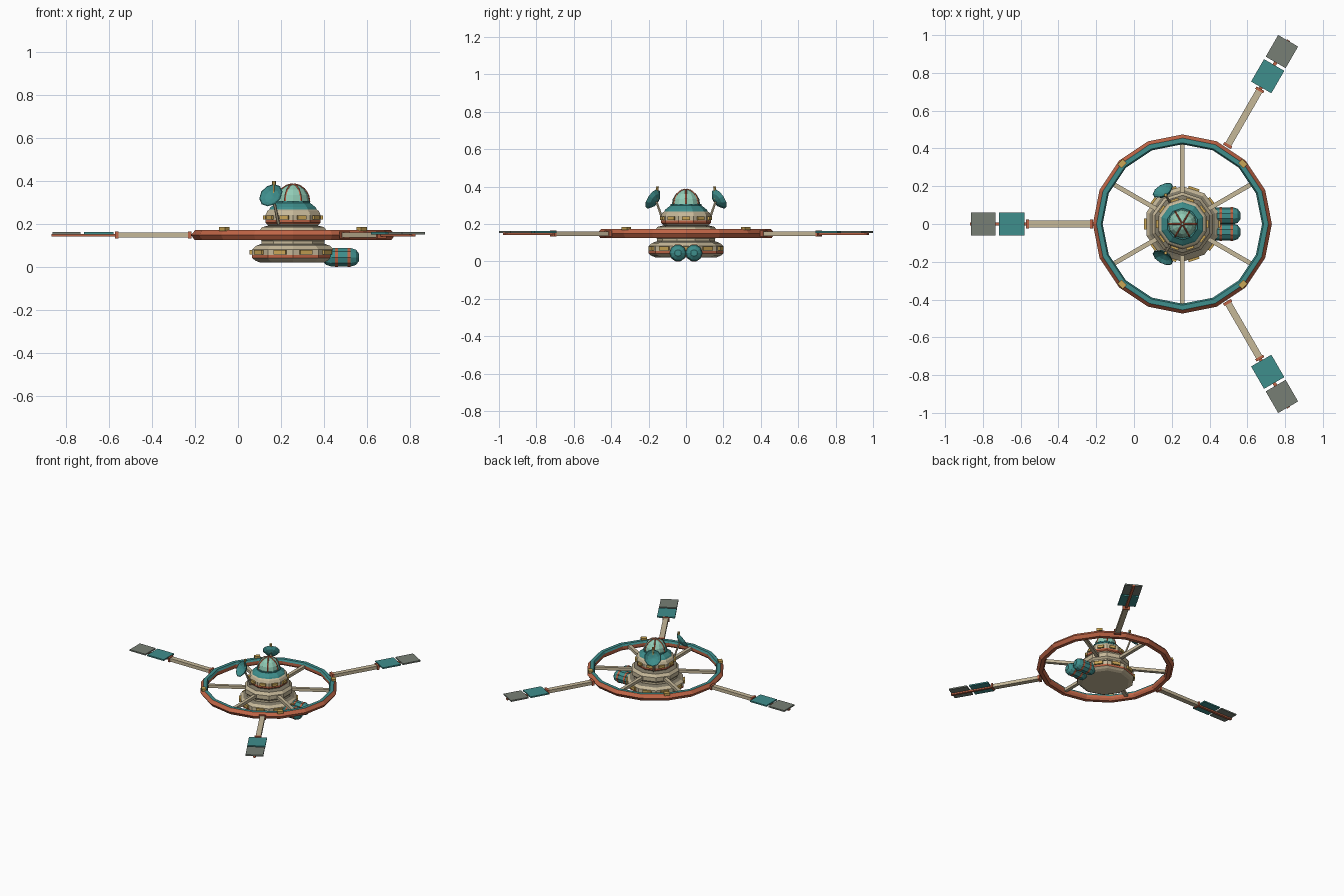
import bpy, bmesh, math
from mathutils import Vector, Matrix

if "Cube" in bpy.data.objects:
    bpy.data.objects.remove(bpy.data.objects["Cube"])

CX = 0.256          # hub axis position along x
R90 = math.pi / 2


def srgb(r, g, b):
    return [((c / 255 + 0.055) / 1.055) ** 2.4 for c in (r, g, b)] + [1.0]


MATS = {}
for name, rgb in {"tan": (198, 184, 153), "rust": (192, 101, 70), "teal": (62, 142, 140),
                  "mint": (144, 203, 181), "gold": (202, 166, 86), "grey": (119, 127, 117),
                  "dark_rust": (118, 58, 42), "dark_hull": (128, 121, 103)}.items():
    MATS[name] = bpy.data.materials.new(name)
    MATS[name].diffuse_color = srgb(*rgb)


def finish(name, bm, colours, matrix=None):
    if matrix is not None:
        bm.transform(matrix)
    bmesh.ops.recalc_face_normals(bm, faces=bm.faces)
    me = bpy.data.meshes.new(name)
    bm.to_mesh(me)
    bm.free()
    for c in colours:
        me.materials.append(MATS[c])
    ob = bpy.data.objects.new(name, me)
    bpy.context.collection.objects.link(ob)
    return ob


def lathe(name, profile, colours, sides, offset=0.0, matrix=None, closed=False):
    """Revolve (radius, z) points about z; colours holds one name per profile segment."""
    bm = bmesh.new()
    rings = []
    for r, z in profile:
        rings.append([bm.verts.new((r * math.cos(a), r * math.sin(a), z))
                      for a in (offset + 2 * math.pi * i / sides for i in range(sides))])
    names = list(dict.fromkeys(colours))
    n = len(profile)
    for s in range(n if closed else n - 1):
        a, b = rings[s], rings[(s + 1) % n]
        for i in range(sides):
            j = (i + 1) % sides
            f = bm.faces.new((a[i], a[j], b[j], b[i]))
            f.material_index = names.index(colours[s])
    if not closed:
        for ring, c in ((rings[0], colours[0]), (rings[-1], colours[-1])):
            bm.faces.new(ring).material_index = names.index(c)
    return finish(name, bm, names, matrix)


def box(name, centre, size, colour, matrix=None):
    bm = bmesh.new()
    bmesh.ops.create_cube(bm, size=1, matrix=Matrix.Translation(centre) @ Matrix.Diagonal((*size, 1)))
    return finish(name, bm, [colour], matrix)


def rod(name, a, b, radius, colour, sides=6, matrix=None):
    a, b = Vector(a), Vector(b)
    bm = bmesh.new()
    m = Matrix.Translation((a + b) / 2) @ (b - a).to_track_quat('Z', 'Y').to_matrix().to_4x4()
    bmesh.ops.create_cone(bm, cap_ends=True, segments=sides, radius1=radius, radius2=radius,
                          depth=(b - a).length, matrix=m)
    return finish(name, bm, [colour], matrix)


def around(deg):
    """Hub frame turned so that local +x points outward at the given angle."""
    return Matrix.Translation((CX, 0, 0)) @ Matrix.Rotation(math.radians(deg), 4, 'Z')


hub = Matrix.Translation((CX, 0, 0))

# Central hull: lower disc, neck and upper disc
lathe("hull",
      [(0.165, 0.022), (0.185, 0.03), (0.2, 0.042), (0.2, 0.056), (0.2, 0.082), (0.182, 0.098),
       (0.155, 0.108), (0.155, 0.122), (0.168, 0.135), (0.168, 0.165), (0.152, 0.185),
       (0.12, 0.193), (0.128, 0.2), (0.134, 0.206), (0.134, 0.219), (0.134, 0.243),
       (0.126, 0.26), (0.113, 0.27)],
      ["tan", "tan", "rust", "tan", "tan", "dark_hull", "tan", "tan", "tan", "tan",
       "dark_hull", "tan", "rust", "rust", "tan", "tan", "tan"],
      10, math.radians(18), hub)

# Windows around both discs
for label, r, z, w, h in (("lower", 0.2, 0.069, 0.06, 0.022), ("upper", 0.134, 0.231, 0.043, 0.019)):
    ap = r * math.cos(math.radians(18))
    for i in range(10):
        box(f"{label}_window_{i}", (ap + 0.005, 0, z), (0.014, w, h), "gold", around(36 * i))

# Teal skirt and dome
lathe("dome_skirt", [(0.116, 0.268), (0.11, 0.278), (0.084, 0.298), (0.084, 0.306)],
      ["teal"] * 3, 10, math.radians(18), hub)
DOME = [(0.076 * math.cos(t), 0.305 + 0.08 * math.sin(t))
        for t in (math.radians(d) for d in (0, 22, 45, 67, 86))]
lathe("dome", DOME, ["mint"] * 4, 12, 0, hub)
for i in range(6):
    m = around(60 * i)
    for k in range(4):
        (r0, z0), (r1, z1) = DOME[k], DOME[k + 1]
        rod(f"dome_rib_{i}_{k}", (r0, 0, z0), (r1, 0, z1), 0.0045, "rust", 4, m)

# Habitat ring with a teal strip on its inner top
lathe("ring",
      [(0.474, 0.149), (0.455, 0.172), (0.43, 0.172), (0.422, 0.158),
       (0.422, 0.14), (0.432, 0.125), (0.458, 0.125)],
      ["rust", "teal", "teal", "rust", "rust", "rust", "rust"],
      16, 0, hub, closed=True)

# Spokes
for i in range(6):
    box(f"spoke_{i}", (0.29, 0, 0.148), (0.28, 0.024, 0.022), "tan", around(30 + 60 * i))

# Gold docking blocks on the ring
for i in range(4):
    m = around(45 + 90 * i)
    box(f"ring_block_{i}", (0.452, 0, 0.176), (0.03, 0.04, 0.018), "gold", m)

# Three solar arms
for i, deg in enumerate((60, 180, 300)):
    m = around(deg)
    box(f"arm_{i}", (0.647, 0, 0.149), (0.35, 0.036, 0.024), "tan", m)
    box(f"arm_inner_collar_{i}", (0.48, 0, 0.149), (0.016, 0.048, 0.032), "rust", m)
    box(f"arm_outer_collar_{i}", (0.82, 0, 0.149), (0.014, 0.048, 0.032), "rust", m)
    box(f"panel_spine_{i}", (0.974, 0, 0.148), (0.3, 0.018, 0.012), "rust", m)
    box(f"inner_panel_{i}", (0.9035, 0, 0.157), (0.137, 0.124, 0.01), "teal", m)
    box(f"outer_panel_{i}", (1.054, 0, 0.157), (0.132, 0.122, 0.01), "grey", m)

# Two dishes on masts, facing outward and upward
for i, deg in enumerate((120, 240)):
    m = around(deg)
    rod(f"dish_mast_{i}", (0.135, 0, 0.2), (0.182, 0, 0.318), 0.007, "tan", 6, m)
    tilt = m @ Matrix.Translation((0.196, 0, 0.328)) @ Matrix.Rotation(math.radians(60), 4, 'Y')
    lathe(f"dish_{i}", [(0.016, -0.016), (0.042, -0.006), (0.06, 0.012), (0.056, 0.013),
                        (0.036, 0.0), (0.006, -0.008)], ["teal"] * 5, 10, 0, tilt)
    rod(f"dish_aerial_{i}", (0.178, 0, 0.33), (0.178, 0, 0.385), 0.005, "gold", 6, m)
    rod(f"dish_aerial_tip_{i}", (0.178, 0, 0.383), (0.177, 0, 0.4), 0.009, "gold", 6, m)

# Twin engine pods along +x with rust straps
for side in (-1, 1):
    label = 'left' if side > 0 else 'right'
    m = Matrix.Translation((0, side * 0.043, 0.045)) @ Matrix.Rotation(R90, 4, 'Y')
    lathe(f"pod_{label}",
          [(0.018, 0.395), (0.036, 0.408), (0.045, 0.435), (0.045, 0.525), (0.037, 0.549),
           (0.018, 0.563)], ["teal"] * 5, 10, math.radians(18), m)
    for k, x in enumerate((0.452, 0.51)):
        lathe(f"pod_{label}_strap_{k}", [(0.0465, x), (0.0465, x + 0.014)], ["rust"], 10,
              math.radians(18), m)
    box(f"pod_{label}_bracket", (0.42, side * 0.043, 0.068), (0.06, 0.03, 0.03), "rust")

for m in bpy.data.materials:
    if m.users and not m.is_grease_pencil:
        m.use_nodes = True
        m.node_tree.nodes["Principled BSDF"].inputs["Base Color"].default_value = m.diffuse_color
